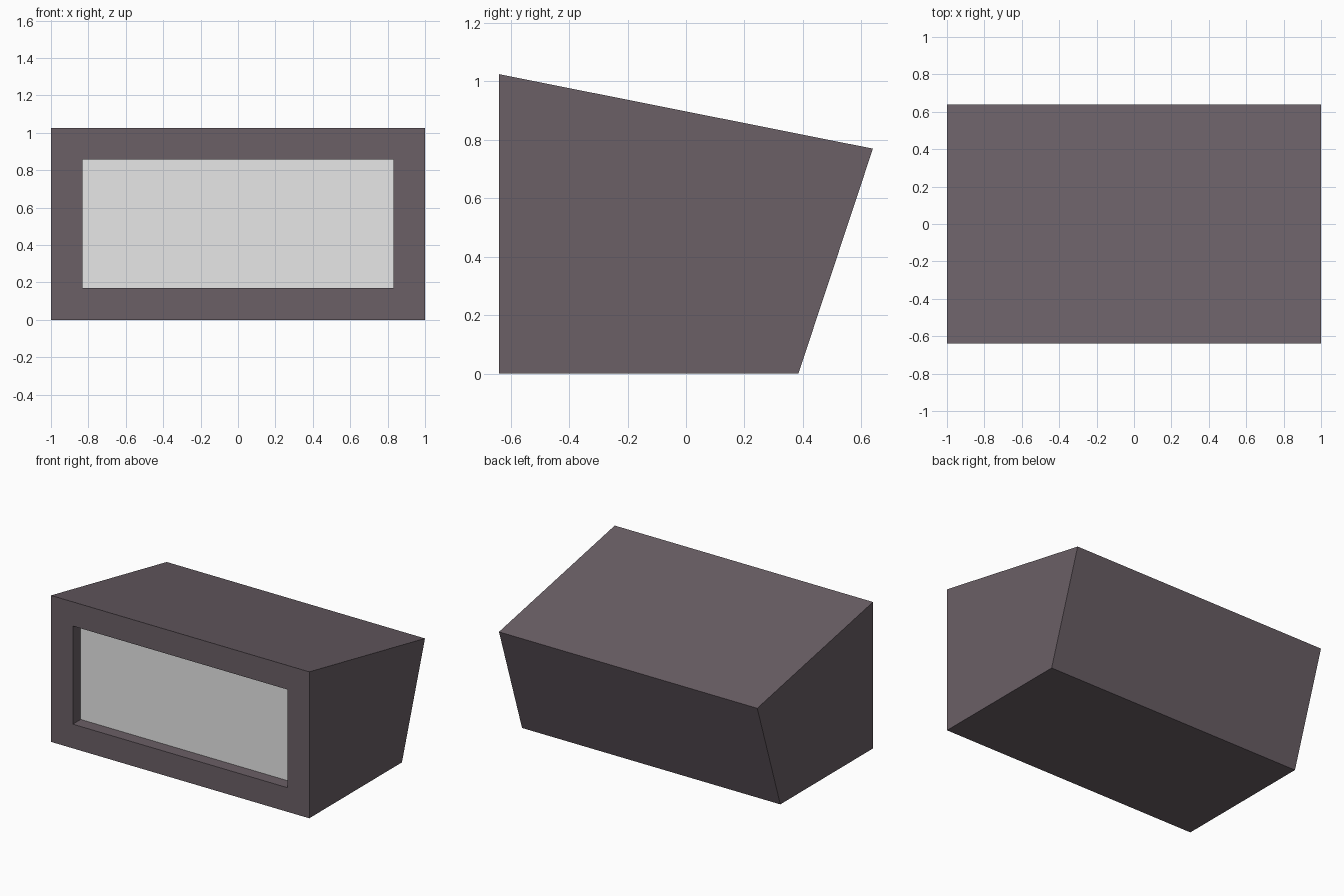
import bpy, bmesh

if "Cube" in bpy.data.objects:
    bpy.data.objects.remove(bpy.data.objects["Cube"])

def material(name, rgb):
    m = bpy.data.materials.new(name)
    m.diffuse_color = (*rgb, 1)
    m.use_nodes = True
    m.node_tree.nodes["Principled BSDF"].inputs["Base Color"].default_value = m.diffuse_color
    return m

casing = material("dark mauve casing", (0.145, 0.115, 0.133))
glass = material("light grey screen", (0.8, 0.8, 0.8))

# Wedge-shaped housing: side profile (y, z) extruded along x
profile = [(-0.64, 0), (0.385, 0), (0.64, 0.77), (-0.64, 1.025)]
bm = bmesh.new()
left = bm.faces.new([bm.verts.new((-1, y, z)) for y, z in profile])
ext = bmesh.ops.extrude_face_region(bm, geom=[left])
bmesh.ops.translate(bm, vec=(2, 0, 0),
                    verts=[v for v in ext["geom"] if isinstance(v, bmesh.types.BMVert)])
bmesh.ops.recalc_face_normals(bm, faces=bm.faces)

# Front bezel: inset, then push the screen face inward
front = min(bm.faces, key=lambda f: f.normal.y)
bmesh.ops.inset_region(bm, faces=[front], thickness=0.169, use_even_offset=True)
ext = bmesh.ops.extrude_discrete_faces(bm, faces=[front])
screen = ext["faces"][0]
bmesh.ops.translate(bm, vec=(0, 0.087, 0), verts=screen.verts)
screen.material_index = 1

mesh = bpy.data.meshes.new("screen_housing")
bm.to_mesh(mesh)
bm.free()
mesh.materials.append(casing)
mesh.materials.append(glass)
bpy.context.collection.objects.link(bpy.data.objects.new("screen_housing", mesh))
